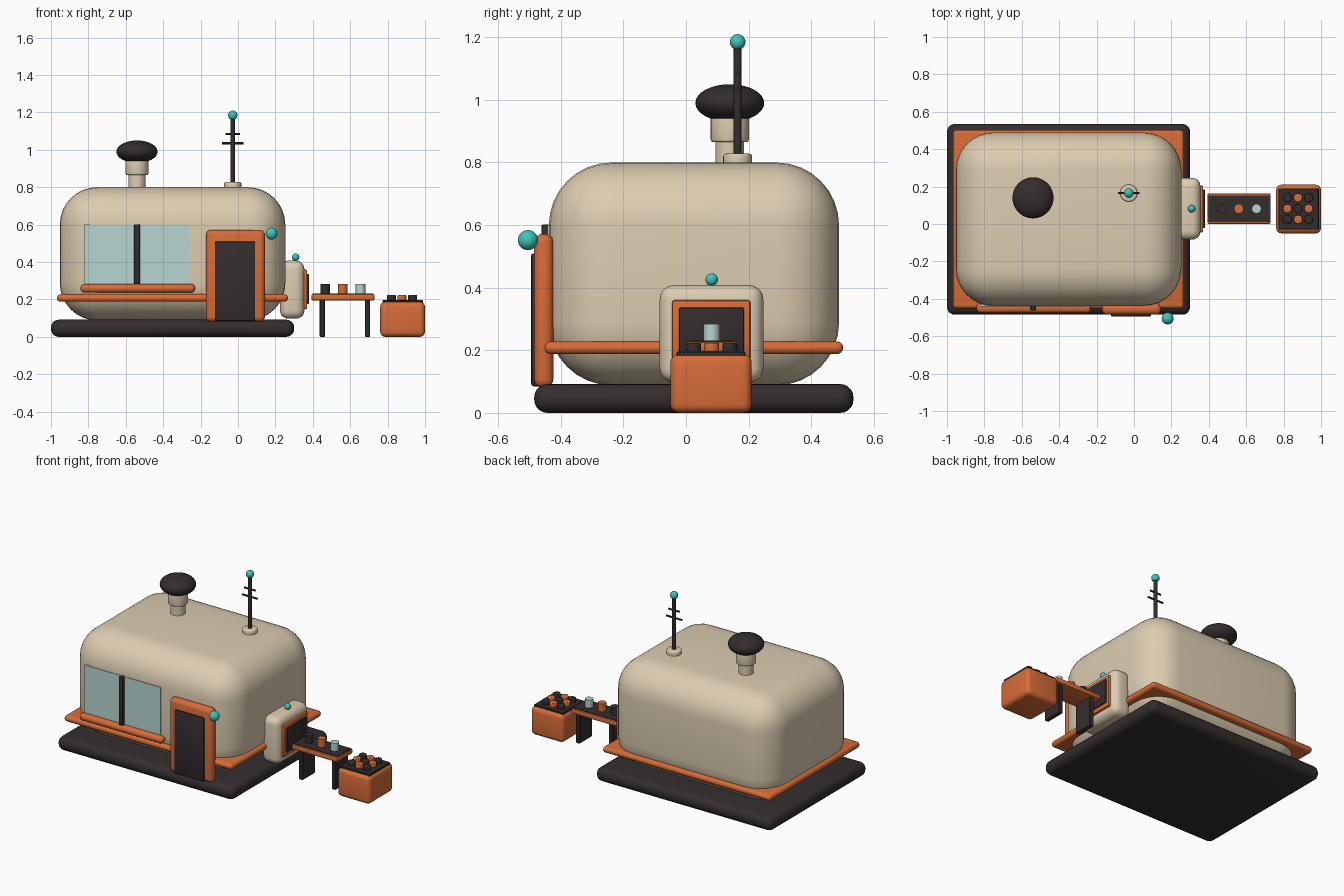
import bpy, bmesh, math
from mathutils import Matrix, Vector

if "Cube" in bpy.data.objects:
    bpy.data.objects.remove(bpy.data.objects["Cube"])


def colour(name, rgb):
    m = bpy.data.materials.new(name)
    m.diffuse_color = (*rgb, 1)
    m.use_nodes = True
    m.node_tree.nodes["Principled BSDF"].inputs["Base Color"].default_value = m.diffuse_color
    return m


CREAM = colour("cream", (0.72, 0.61, 0.44))
ORANGE = colour("orange", (0.68, 0.15, 0.04))
DARK = colour("charcoal", (0.034, 0.026, 0.027))
TEAL = colour("teal", (0.05, 0.56, 0.48))
GLASS = colour("pale_glass", (0.48, 0.67, 0.64))


def finish(bm, name, mat):
    me = bpy.data.meshes.new(name)
    bmesh.ops.recalc_face_normals(bm, faces=bm.faces)
    bm.to_mesh(me)
    bm.free()
    me.materials.append(mat)
    ob = bpy.data.objects.new(name, me)
    bpy.context.collection.objects.link(ob)
    bpy.ops.object.select_all(action='DESELECT')
    ob.select_set(True)
    bpy.context.view_layer.objects.active = ob
    bpy.ops.object.shade_smooth_by_angle(angle=math.radians(35))
    return ob


def box(name, mat, x, y, z, bevel=0.0, seg=4):
    """Box from (min, max) ranges with rounded edges."""
    bm = bmesh.new()
    size = [r[1] - r[0] for r in (x, y, z)]
    mid = [(r[0] + r[1]) / 2 for r in (x, y, z)]
    bmesh.ops.create_cube(bm, size=1, matrix=Matrix.Translation(mid) @ Matrix.Diagonal((*size, 1)))
    if bevel:
        bmesh.ops.bevel(bm, geom=bm.edges[:], offset=bevel, segments=seg,
                        profile=0.5, affect='EDGES', clamp_overlap=True)
    return finish(bm, name, mat)


def rod(name, mat, a, b, r, sides=24, bevel=0.0):
    """Cylinder between two points, optionally with rounded rims."""
    a, b = Vector(a), Vector(b)
    d = b - a
    bm = bmesh.new()
    bmesh.ops.create_cone(bm, cap_ends=True, segments=sides, radius1=r, radius2=r, depth=d.length,
                          matrix=Matrix.Translation((a + b) / 2) @ d.to_track_quat('Z', 'Y').to_matrix().to_4x4())
    if bevel:
        rims = [e for e in bm.edges if any(len(f.verts) > 4 for f in e.link_faces)]
        bmesh.ops.bevel(bm, geom=rims, offset=bevel, segments=3, profile=0.5, affect='EDGES')
    return finish(bm, name, mat)


def ball(name, mat, c, r, rz=None):
    bm = bmesh.new()
    bmesh.ops.create_uvsphere(bm, u_segments=32, v_segments=16, radius=1,
                              matrix=Matrix.Translation(c) @ Matrix.Diagonal((r, r, rz or r, 1)))
    return finish(bm, name, mat)


# Hut shell on its plinth, with a belt around it
box("plinth", DARK, (-1.0, 0.30), (-0.485, 0.535), (0, 0.092), 0.042, 5)
box("hut_shell", CREAM, (-0.953, 0.253), (-0.438, 0.489), (0.088, 0.80), 0.20, 8)
box("belt", ORANGE, (-0.968, 0.267), (-0.452, 0.502), (0.188, 0.228), 0.019)

# Front window
box("window_glass", GLASS, (-0.82, -0.26), (-0.442, -0.40), (0.27, 0.60))
box("window_mullion", DARK, (-0.555, -0.524), (-0.462, -0.42), (0.27, 0.602), 0.005, 2)
box("window_sill", ORANGE, (-0.842, -0.23), (-0.475, -0.42), (0.237, 0.283), 0.021)

# Door and its lamp
box("door_frame", ORANGE, (-0.171, 0.144), (-0.485, -0.424), (0.08, 0.572), 0.027)
box("door_panel", DARK, (-0.124, 0.092), (-0.495, -0.45), (0.085, 0.51), 0.008, 2)
ball("door_lamp", TEAL, (0.18, -0.505, 0.552), 0.032)

# Roof chimney
rod("chimney_pipe", CREAM, (-0.54, 0.14, 0.77), (-0.54, 0.14, 0.88), 0.046, 32)
rod("chimney_collar", CREAM, (-0.54, 0.14, 0.865), (-0.54, 0.14, 0.96), 0.061, 32, 0.008)
ball("chimney_cap", DARK, (-0.54, 0.14, 0.99), 0.11, 0.06)

# Roof antenna
AX, AY = -0.028, 0.165
rod("antenna_base", CREAM, (AX, AY, 0.78), (AX, AY, 0.828), 0.046, 32, 0.008)
rod("antenna_pole", DARK, (AX, AY, 0.82), (AX, AY, 1.18), 0.0125, 16)
for z, half in ((1.035, 0.057), (1.085, 0.04)):
    rod("antenna_bar", DARK, (AX - half, AY, z), (AX + half, AY, z), 0.006, 10)
ball("antenna_tip", TEAL, (AX, AY, 1.185), 0.025)

# Serving hatch on the right side
box("hatch_housing", CREAM, (0.225, 0.355), (-0.084, 0.247), (0.097, 0.408), 0.045, 5)
box("hatch_frame", ORANGE, (0.34, 0.370), (-0.045, 0.206), (0.148, 0.36), 0.008, 2)
box("hatch_panel", DARK, (0.35, 0.379), (-0.022, 0.185), (0.175, 0.337), 0.005, 2)
ball("hatch_lamp", TEAL, (0.308, 0.082, 0.426), 0.02)

# Table with cups
box("table_top", ORANGE, (0.393, 0.73), (0.0, 0.164), (0.195, 0.228), 0.008, 2)
box("table_mat", DARK, (0.398, 0.725), (0.011, 0.153), (0.22, 0.232))
for x in (0.451, 0.692):
    box("table_leg", DARK, (x - 0.014, x + 0.014), (0.015, 0.149), (0, 0.20), 0.004, 1)
for x, mat in ((0.467, DARK), (0.56, ORANGE), (0.655, GLASS)):
    rod("cup", mat, (x, 0.082, 0.228), (x, 0.082, 0.284), 0.026, 12)

# Crate with a grid of jars
box("crate", ORANGE, (0.76, 1.0), (-0.05, 0.21), (0, 0.188), 0.028)
box("crate_lid", DARK, (0.772, 0.988), (-0.03, 0.19), (0.18, 0.197), 0.004, 1)
for i in range(3):
    for j in range(3):
        x, y = 0.82 + 0.057 * i, 0.024 + 0.058 * j
        rod("jar", ORANGE if (i + j) % 2 else DARK, (x, y, 0.19), (x, y, 0.224), 0.024, 12, 0.005)
